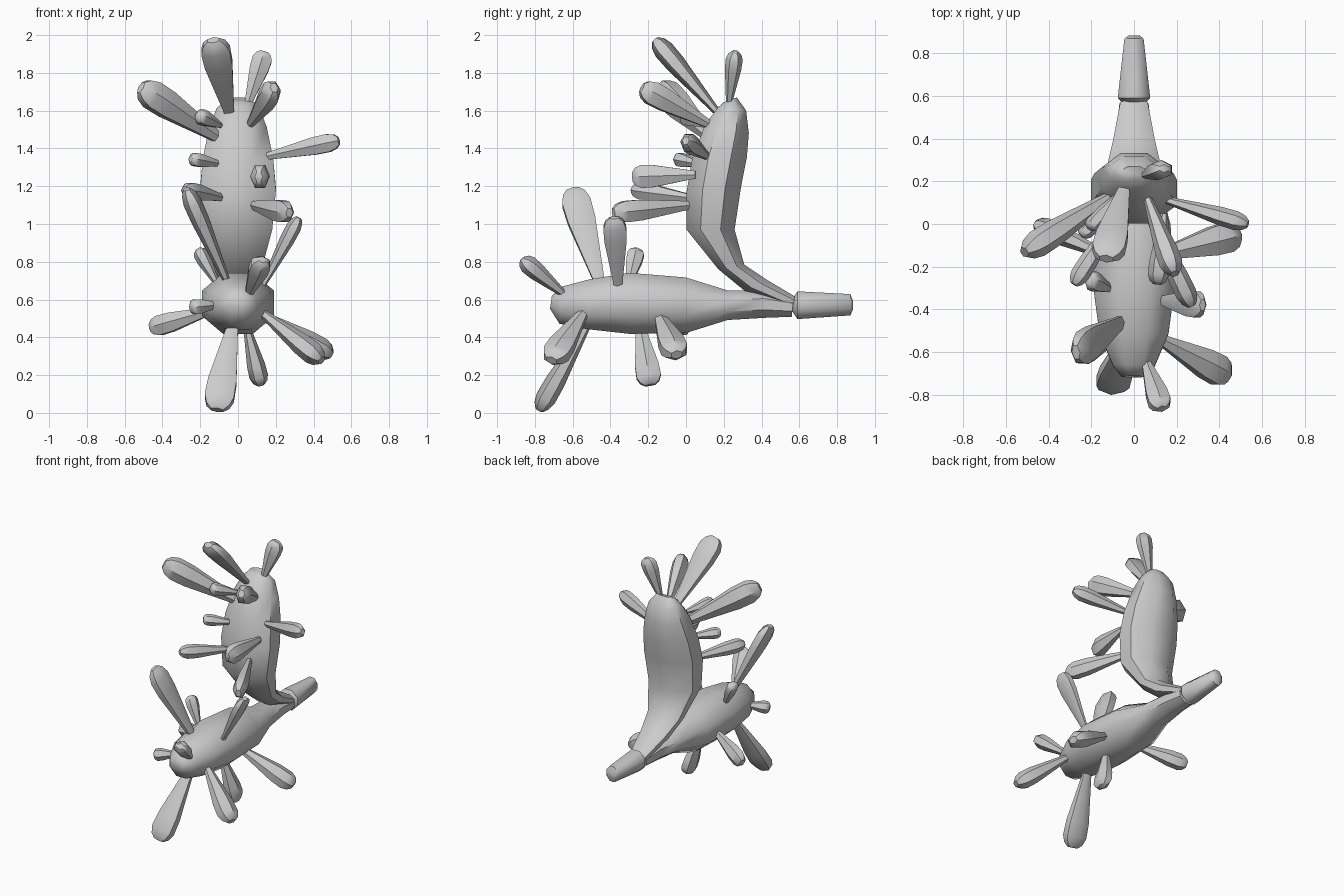
import bpy, bmesh, math
from mathutils import Vector

grey = bpy.data.materials.new("plain_grey")
grey.diffuse_color = (0.6, 0.6, 0.6, 1)


def loft(name, rings, sides, angle):
    """Skin a closed tube through rings of (centre, axis_u, axis_v)."""
    bm = bmesh.new()
    loops = []
    for c, u, v in rings:
        loops.append([bm.verts.new(c + u * math.cos(a) + v * math.sin(a))
                      for a in [2 * math.pi * (i + 0.5) / sides for i in range(sides)]])
    for a, b in zip(loops, loops[1:]):
        for i in range(sides):
            j = (i + 1) % sides
            bm.faces.new((a[i], a[j], b[j], b[i]))
    bm.faces.new(loops[0][::-1])
    bm.faces.new(loops[-1])
    bmesh.ops.recalc_face_normals(bm, faces=bm.faces)
    me = bpy.data.meshes.new(name)
    bm.to_mesh(me)
    bm.free()
    me.materials.append(grey)
    ob = bpy.data.objects.new(name, me)
    bpy.context.collection.objects.link(ob)
    bpy.context.view_layer.objects.active = ob
    ob.select_set(True)
    bpy.ops.object.shade_smooth_by_angle(angle=math.radians(angle))
    ob.select_set(False)


def body(name, sections):
    """Sections: one edge (y, z), opposite edge (y, z), half width in x."""
    k = 1.06  # octagon flats sit inside the circle
    rings = []
    for y0, z0, y1, z1, w in sections:
        p, q = Vector((0, y0, z0)), Vector((0, y1, z1))
        rings.append(((p + q) / 2, Vector((w * k, 0, 0)), (q - p) / 2 * k))
    loft(name, rings, 8, 50)


def spike(name, base, tip, wide, thin, hint):
    """Flattened club: narrow root, swollen near the end, blunt tip."""
    b, t = Vector(base), Vector(tip)
    d = (t - b).normalized()
    h = Vector(hint)
    u = (h - d * h.dot(d)).normalized()
    v = d.cross(u)
    b = b - d * 0.03
    prof = [(0, 0.33), (0.35, 0.66), (0.68, 0.97), (0.87, 1.0), (0.96, 0.78), (1.01, 0.42)]
    loft(name, [(b.lerp(t, s), u * wide * r, v * thin * r) for s, r in prof], 6, 40)


# Lower pad
body("lower_pad", [
    (-0.72, 0.55, -0.71, 0.62, 0.06), (-0.67, 0.47, -0.66, 0.67, 0.10),
    (-0.52, 0.44, -0.51, 0.71, 0.165), (-0.30, 0.415, -0.30, 0.745, 0.195),
    (0.00, 0.42, 0.00, 0.72, 0.175), (0.22, 0.49, 0.22, 0.65, 0.11),
    (0.42, 0.502, 0.42, 0.648, 0.085), (0.56, 0.508, 0.57, 0.61, 0.07)])

# Upper pad, bending up from the joint
body("upper_pad", [
    (0.56, 0.55, 0.58, 0.615, 0.065), (0.31, 0.645, 0.43, 0.705, 0.10),
    (0.17, 0.76, 0.31, 0.785, 0.13), (0.00, 0.97, 0.26, 0.97, 0.185),
    (0.00, 1.17, 0.295, 1.20, 0.205), (0.03, 1.35, 0.325, 1.35, 0.19),
    (0.10, 1.53, 0.335, 1.48, 0.155), (0.17, 1.62, 0.32, 1.60, 0.115),
    (0.20, 1.645, 0.27, 1.67, 0.07)])

# Stalk stub behind the joint
body("stalk", [
    (0.56, 0.54, 0.56, 0.60, 0.045), (0.59, 0.495, 0.59, 0.645, 0.078),
    (0.87, 0.515, 0.87, 0.63, 0.046), (0.885, 0.55, 0.885, 0.59, 0.025)])

X, Y, Z = (1, 0, 0), (0, 1, 0), (0, 0, 1)

# Spikes on the upper pad
upper = [
    ((-0.05, 0.15, 1.61), (-0.13, -0.16, 1.97), 0.088, 0.055, X),
    ((-0.11, 0.13, 1.46), (-0.51, -0.13, 1.72), 0.085, 0.065, Z),
    ((0.07, 0.10, 1.54), (0.19, -0.23, 1.72), 0.07, 0.055, Z),
    ((0.06, 0.23, 1.66), (0.14, 0.26, 1.91), 0.06, 0.045, X),
    ((0.16, 0.11, 1.36), (0.53, 0.00, 1.44), 0.055, 0.045, Z),
    ((-0.11, 0.06, 1.32), (-0.25, -0.05, 1.345), 0.04, 0.04, Z),
    ((-0.11, 0.10, 1.53), (-0.21, -0.02, 1.575), 0.045, 0.04, Z),
    ((0.14, 0.02, 1.26), (0.11, -0.28, 1.25), 0.07, 0.05, Z),
    ((0.08, 0.02, 1.10), (0.27, -0.38, 1.06), 0.065, 0.05, Z),
    ((-0.09, 0.02, 1.14), (-0.28, -0.28, 1.18), 0.05, 0.045, Z)]

# Spikes on the lower pad
lower = [
    ((-0.06, -0.46, 0.70), (-0.27, -0.60, 1.18), 0.088, 0.05, Y),
    ((0.14, -0.36, 0.69), (0.32, -0.38, 1.03), 0.07, 0.04, Y),
    ((-0.12, -0.30, 0.70), (-0.21, -0.26, 0.865), 0.05, 0.04, Y),
    ((-0.15, -0.14, 0.54), (-0.46, 0.00, 0.45), 0.06, 0.05, Z),
    ((0.06, -0.66, 0.64), (0.13, -0.865, 0.81), 0.06, 0.05, X),
    ((-0.13, -0.57, 0.57), (-0.25, -0.63, 0.56), 0.045, 0.04, Z),
    ((-0.03, -0.53, 0.45), (-0.11, -0.775, 0.02), 0.09, 0.055, X),
    ((0.05, -0.24, 0.44), (0.12, -0.19, 0.15), 0.075, 0.05, Y),
    ((0.14, -0.14, 0.51), (0.49, -0.05, 0.31), 0.08, 0.06, Y),
    ((0.14, -0.55, 0.52), (0.44, -0.71, 0.28), 0.08, 0.06, Y)]

for prefix, group in (("upper_spike", upper), ("lower_spike", lower)):
    for i, args in enumerate(group):
        spike(f"{prefix}_{i + 1}", *args)
